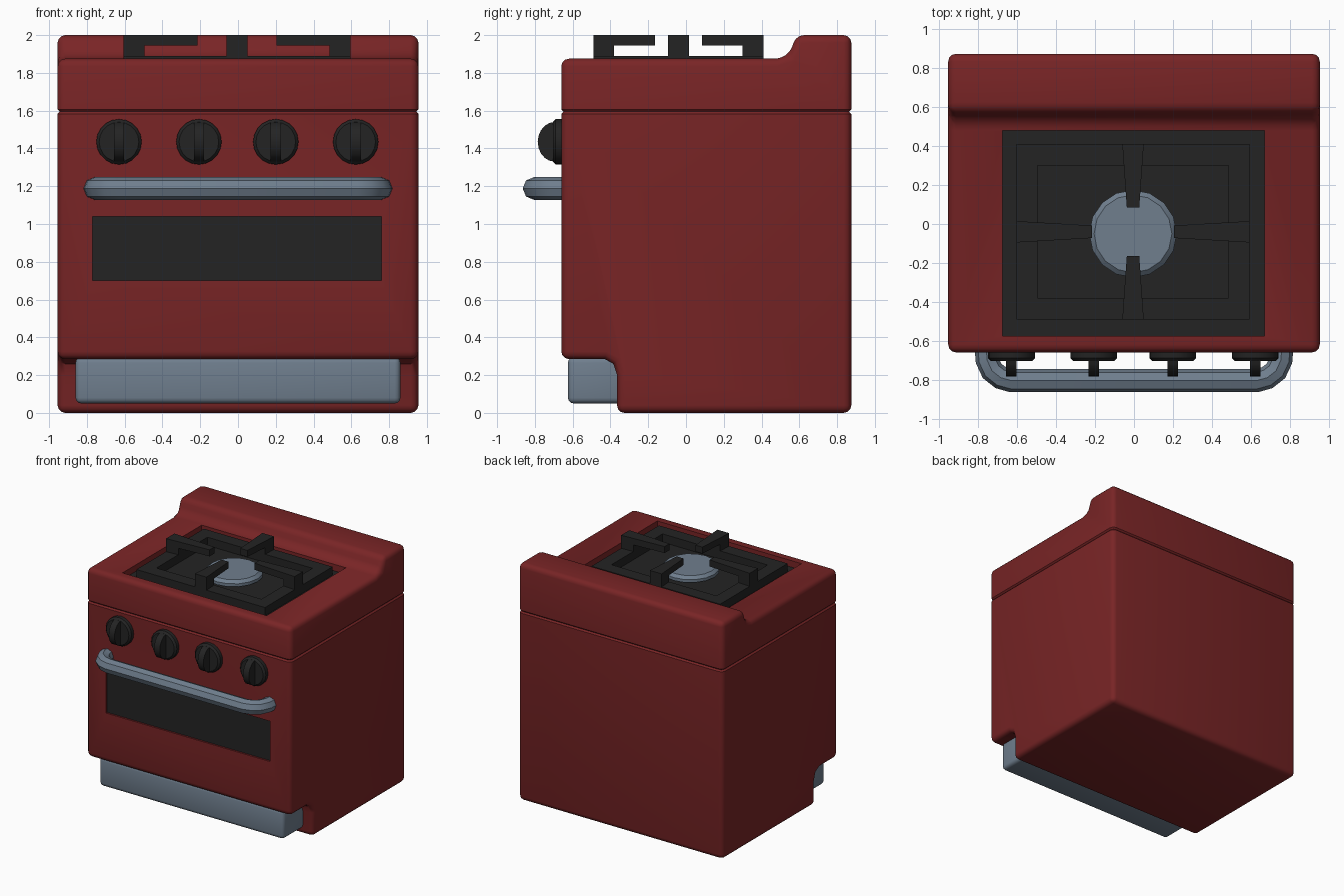
import bpy, bmesh, math
from mathutils import Vector, Matrix

if "Cube" in bpy.data.objects:
    bpy.data.objects.remove(bpy.data.objects["Cube"], do_unlink=True)


def material(name, rgb):
    m = bpy.data.materials.new(name)
    m.use_nodes = True
    m.diffuse_color = (*rgb, 1)
    m.node_tree.nodes["Principled BSDF"].inputs["Base Color"].default_value = (*rgb, 1)
    return m


RED = material("red enamel", (0.19, 0.018, 0.019))
BLACK = material("black iron", (0.017, 0.017, 0.017))
STEEL = material("blue grey steel", (0.16, 0.21, 0.27))


def finish(name, bm, mat, smooth=True):
    bmesh.ops.recalc_face_normals(bm, faces=bm.faces)
    me = bpy.data.meshes.new(name)
    bm.to_mesh(me)
    bm.free()
    ob = bpy.data.objects.new(name, me)
    bpy.context.collection.objects.link(ob)
    me.materials.append(mat)
    if smooth:
        activate(ob)
        bpy.ops.object.shade_smooth_by_angle(angle=math.radians(38))
    return ob


def activate(ob):
    bpy.ops.object.select_all(action='DESELECT')
    ob.select_set(True)
    bpy.context.view_layer.objects.active = ob


def bevel(bm, edges, width, segments):
    bmesh.ops.bevel(bm, geom=edges, offset=width, offset_type='OFFSET', segments=segments,
                    profile=0.5, affect='EDGES', clamp_overlap=True)


def box(name, x, y, z, mat, width=0):
    bm = bmesh.new()
    bmesh.ops.create_cube(bm, size=1)
    for v in bm.verts:
        v.co = [r[0] if c < 0 else r[1] for c, r in zip(v.co, (x, y, z))]
    if width:
        bevel(bm, bm.edges[:], width, 3)
    return finish(name, bm, mat, width > 0)


def prism(bm, points, depth):
    """Extrude a closed loop of points along a vector."""
    face = bm.faces.new([bm.verts.new(p) for p in points])
    new = bmesh.ops.extrude_face_region(bm, geom=[face])["geom"]
    bmesh.ops.translate(bm, vec=depth, verts=[v for v in new if isinstance(v, bmesh.types.BMVert)])
    bmesh.ops.recalc_face_normals(bm, faces=bm.faces)


SEAM = 1.595
HALF = 0.955


def shell(name, profile):
    """Side profile across the full width, rounded, with a fine groove at the seam."""
    bm = bmesh.new()
    prism(bm, [(-HALF, y, z) for y, z in profile], (2 * HALF, 0, 0))

    def at_seam(e):
        return all(abs(v.co.z - SEAM) < 1e-4 for v in e.verts)

    bevel(bm, [e for e in bm.edges if not at_seam(e) and e.calc_face_angle() > 0.87], 0.04, 3)
    bevel(bm, [e for e in bm.edges if at_seam(e)], 0.012, 1)
    return finish(name, bm, RED, False)


def recess(ob, x, y, z):
    cutter = box("cutter", x, y, z, RED)
    cutter.hide_render = True
    activate(ob)
    mod = ob.modifiers.new("recess", 'BOOLEAN')
    mod.operation, mod.solver, mod.object = 'DIFFERENCE', 'EXACT', cutter
    bpy.ops.object.modifier_apply(modifier=mod.name)
    bpy.data.objects.remove(cutter, do_unlink=True)
    bpy.ops.object.shade_smooth_by_angle(angle=math.radians(38))


# Oven body with toe notch, and the hob with its raised back
body = shell("oven_body", [(-0.66, SEAM), (-0.66, 0.285), (-0.43, 0.285), (-0.385, 0.26),
                           (-0.365, 0.2), (-0.365, 0), (0.875, 0), (0.875, SEAM)])
hob = shell("hob_top", [(-0.66, SEAM), (-0.66, 1.875), (0.48, 1.875), (0.545, 1.895),
                        (0.585, 2), (0.875, 2), (0.875, SEAM)])

# Oven window and hob well
recess(body, (-0.77, 0.76), (-0.8, -0.64), (0.7, 1.04))
box("oven_window", (-0.77, 0.76), (-0.645, -0.638), (0.7, 1.04), BLACK)
recess(hob, (-0.675, 0.67), (-0.575, 0.48), (1.815, 2.2))
box("hob_floor", (-0.675, 0.67), (-0.575, 0.48), (1.812, 1.82), BLACK)

# Bottom drawer
box("drawer", (-0.86, 0.86), (-0.625, -0.3), (0.05, 0.295), STEEL, 0.03)

# Pan support frame
CX, CY = -0.005, -0.04
bm = bmesh.new()
for sx, sy in ((0.6, 0.45), (0.49, 0.34)):
    for z in (1.82, 1.89):
        [bm.verts.new((CX + sx * a, CY + sy * b, z)) for a, b in ((-1, -1), (1, -1), (1, 1), (-1, 1))]
bm.verts.ensure_lookup_table()
loops = [bm.verts[i:i + 4] for i in (0, 4, 12, 8)]
for a, b in zip(loops, loops[1:] + loops[:1]):
    for i in range(4):
        j = (i + 1) % 4
        bm.faces.new((a[i], a[j], b[j], b[i]))
finish("support_frame", bm, BLACK, False)

# Four hooked, tapering arms over the burner
for i, name in enumerate(("left", "back", "right", "front")):
    outer, inner = (0.6, 0.21) if i % 2 == 0 else (0.45, 0.125)
    bm = bmesh.new()
    side = [(outer, 1.88), (outer, 2), (inner, 2), (inner, 1.945), (outer - 0.11, 1.945), (outer - 0.11, 1.88)]
    prism(bm, [(r, -1, z) for r, z in side], (0, 2, 0))
    for v in bm.verts:
        t = (v.co.x - inner) / (outer - inner)
        v.co.y *= 0.032 + 0.023 * t
    bm.transform(Matrix.Translation((CX, CY, 0)) @ Matrix.Rotation(i * math.pi / 2, 4, 'Z'))
    finish("support_arm_" + name, bm, BLACK, False)


def cone(bm, r1, r2, z1, z2, sides):
    bmesh.ops.create_cone(bm, cap_ends=True, segments=sides, radius1=r1, radius2=r2,
                          depth=z2 - z1, matrix=Matrix.Translation((0, 0, (z1 + z2) / 2)))


# Burner with a domed cap on a narrower foot
bm = bmesh.new()
cone(bm, 0.16, 0.16, 1.815, 1.85, 16)
cone(bm, 0.225, 0.225, 1.84, 1.865, 16)
cone(bm, 0.225, 0.2, 1.865, 1.888, 16)
bm.transform(Matrix.Translation((CX, CY - 0.01, 0)))
finish("burner", bm, STEEL)

# Control knobs: bevelled disc with a half-round grip
for i, x in enumerate((-0.63, -0.207, 0.2, 0.623)):
    place = Matrix.Translation((x, -0.655, 1.435)) @ Matrix.Rotation(math.pi / 2, 4, 'X')
    bm = bmesh.new()
    cone(bm, 0.12, 0.12, 0, 0.035, 20)
    cone(bm, 0.12, 0.105, 0.035, 0.05, 20)
    bm.transform(place)
    finish(f"knob_{i + 1}", bm, BLACK)
    bm = bmesh.new()
    arc = [k * math.pi / 10 for k in range(11)]
    prism(bm, [(-0.027, 0.105 * math.cos(a), 0.04 + 0.09 * math.sin(a)) for a in arc], (0.054, 0, 0))
    bm.transform(place)
    finish(f"knob_grip_{i + 1}", bm, BLACK)

# Door handle: octagonal tube bent back into the door
half = [(0.76, -0.63), (0.755, -0.7), (0.73, -0.755), (0.685, -0.79), (0.63, -0.805)]
path = [(-x, y) for x, y in half] + half[::-1]
curve = bpy.data.curves.new("door_handle", 'CURVE')
curve.dimensions = '3D'
curve.bevel_depth, curve.bevel_resolution, curve.use_fill_caps = 0.06, 2, True
spline = curve.splines.new('POLY')
spline.points.add(len(path) - 1)
for p, (x, y) in zip(spline.points, path):
    p.co = (x, y, 1.188, 1)
curve.materials.append(STEEL)
handle = bpy.data.objects.new("door_handle", curve)
bpy.context.collection.objects.link(handle)
activate(handle)
bpy.ops.object.convert(target='MESH')
bpy.ops.object.shade_smooth_by_angle(angle=math.radians(38))
